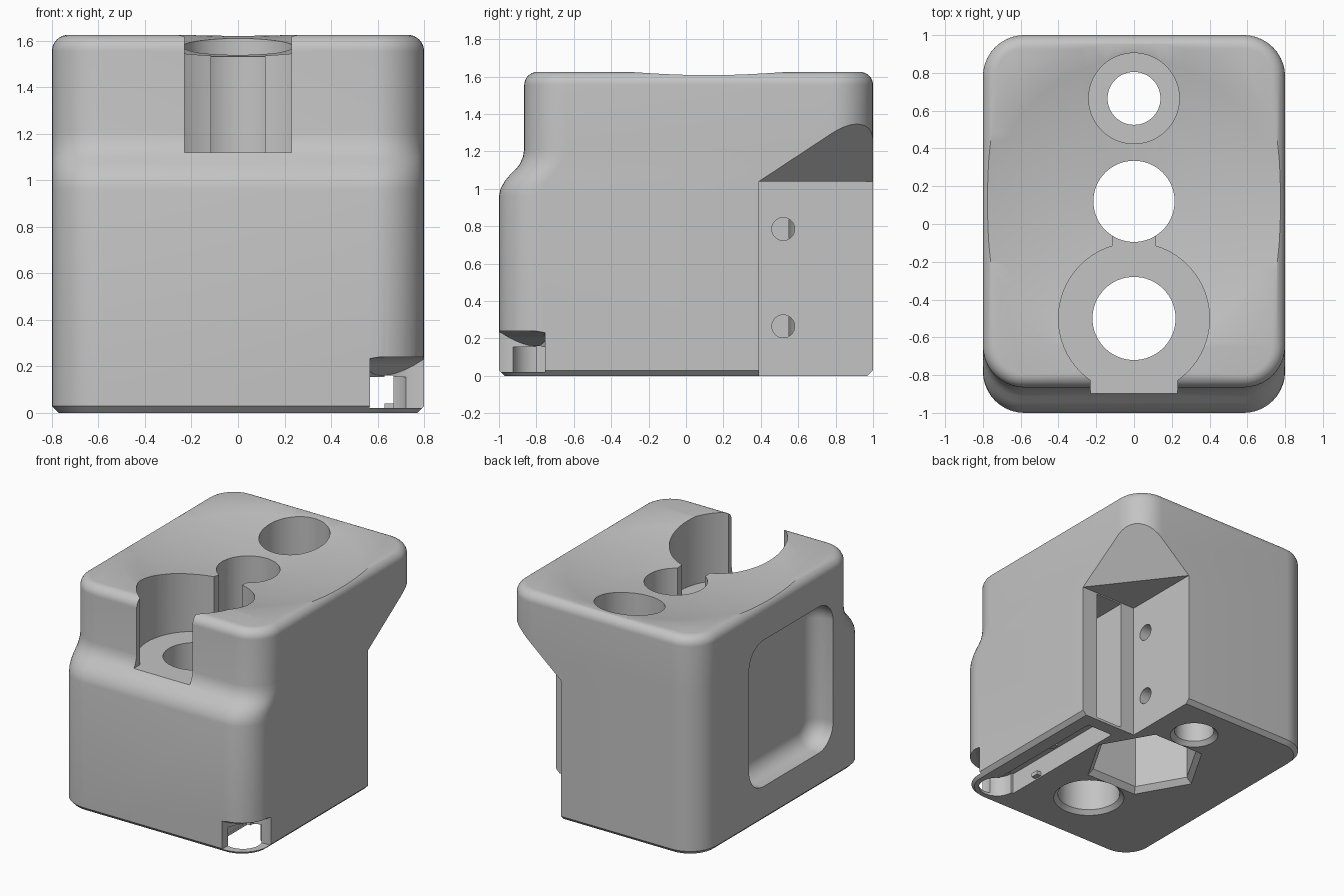
import bpy, bmesh, math
from mathutils import Vector

if "Cube" in bpy.data.objects:
    bpy.data.objects.remove(bpy.data.objects["Cube"])

grey = bpy.data.materials.new("plain_grey")
grey.diffuse_color = (0.55, 0.55, 0.55, 1)
grey.use_nodes = True
grey.node_tree.nodes["Principled BSDF"].inputs["Base Color"].default_value = grey.diffuse_color


def finish(bm, name):
    bmesh.ops.recalc_face_normals(bm, faces=bm.faces)
    me = bpy.data.meshes.new(name)
    bm.to_mesh(me)
    bm.free()
    me.materials.append(grey)
    ob = bpy.data.objects.new(name, me)
    bpy.context.collection.objects.link(ob)
    return ob


def rounded(x0, x1, y0, y1, r, n=10):
    """Outline of a rounded rectangle."""
    pts = []
    for cx, cy, a0 in ((x1 - r, y1 - r, 0), (x0 + r, y1 - r, 90),
                       (x0 + r, y0 + r, 180), (x1 - r, y0 + r, 270)):
        for i in range(n + 1):
            a = math.radians(a0 + 90 * i / n)
            pts.append((cx + r * math.cos(a), cy + r * math.sin(a)))
    return pts


def circle(x, y, r, n=64):
    return [(x + r * math.cos(2 * math.pi * i / n), y + r * math.sin(2 * math.pi * i / n))
            for i in range(n)]


def loft(name, loops):
    """Closed solid through loops of 3D points."""
    bm = bmesh.new()
    rings = [[bm.verts.new(p) for p in lp] for lp in loops]
    n = len(rings[0])
    for a, b in zip(rings, rings[1:]):
        for i in range(n):
            bm.faces.new((a[i], a[(i + 1) % n], b[(i + 1) % n], b[i]))
    bm.faces.new(rings[0])
    bm.faces.new(rings[-1])
    return finish(bm, name)


def at(pts, z):
    return [(x, y, z) for x, y in pts]


def prism(name, pts, z0, z1):
    return loft(name, [at(pts, z0), at(pts, z1)])


def box(name, x0, x1, y0, y1, z0, z1):
    return prism(name, [(x0, y0), (x1, y0), (x1, y1), (x0, y1)], z0, z1)


def hull(name, pts):
    bm = bmesh.new()
    for p in pts:
        bm.verts.new(p)
    res = bmesh.ops.convex_hull(bm, input=bm.verts)
    loose = [v for v in bm.verts if not v.link_faces]
    bmesh.ops.delete(bm, geom=loose, context='VERTS')
    return finish(bm, name)


def lathe(name, x, y, prof, n=64):
    return loft(name, [at(circle(x, y, r, n), z) for r, z in prof])


# Body: stacked outlines with bottom chamfer, stepped front and rounded top
levels = [(0, .03, -1), (.03, 0, -1), (.96, 0, -1), (1.0, 0, -.992), (1.04, 0, -.97),
          (1.07, 0, -.945), (1.10, 0, -.915), (1.13, 0, -.89), (1.17, 0, -.872), (1.21, 0, -.865)]
for i in range(9):
    a = math.radians(90 * i / 8)
    levels.append((1.555 + .07 * math.sin(a), .07 * (1 - math.cos(a)), -.865))
body = loft("holder_body", [at(rounded(-.8 + d, .8 - d, f + d, 1 - d, .22 - d), z)
                            for z, d, f in levels])

cuts = []
# Shallow spherical dish in the top
R, zc = 3.7, 1.525 + 3.7
dish = [(r, zc - math.sqrt(R * R - r * r)) for r in (.02, .2, .4, .6, .75, .9, 1.2)]
cuts.append(lathe("dish", 0, .12, dish + [(1.2, 2.5)], 96))

# Upright bores with their wide upper seats and bottom chamfers
for y, r in ((.665, .14), (-.5, .22)):
    cuts.append(lathe("bore", 0, y, [(r + .045, -.015), (r, .03), (r, 2)]))
cuts.append(lathe("middle_bore", 0, .12, [(.215, .1), (.215, 2)]))
cuts.append(lathe("back_seat", 0, .665, [(.24, 1.12), (.24, 2)]))
cuts.append(lathe("front_seat", 0, -.5, [(.4, 1.12), (.4, 2)]))
cuts.append(box("front_opening", -.23, .23, -1.2, -.5, 1.12, 2))
cuts.append(box("link_opening", -.115, .115, -.4, .1, 1.12, 2))

# Hexagonal pocket underneath
cuts.append(lathe("hex_pocket", 0, .12 - .12 + .12, [(.45, -.02), (.39, .04), (.39, .6)], 6))

# Notch in the back right corner with a sloping roof
cuts.append(box("notch", .33, 1.2, .39, 1.2, -.1, 1.04))
A, C = Vector((.8, .39, 0)), Vector((.33, 1, 0))
along = (C - A).normalized()
out = Vector((along.y, -along.x, 0))
P, Q = A - along * .6, C + along * .6
roof = []
for p in (P, Q):
    roof += [(p.x, p.y, 1.0), (p.x, p.y, 1.04)]
    q = p + out
    roof += [(q.x, q.y, 1.0), (q.x, q.y, 1.04 + 1.08)]
cuts.append(hull("notch_roof", roof))

# Cable channel: upright part, floor slot and corner exit
cuts.append(box("upright_channel", .45, .67, .1, .5, .02, 1.03))
cuts.append(box("floor_channel", .451, .669, -.8, .45, .021, .16))
cuts.append(box("floor_slot", .452, .668, -.8, .29, -.1, .15))
cuts.append(prism("slot_end", circle(.6, -.8, .13, 32), -.1, .155))
exit_pts = []
for x, y in circle(.76, -.95, .2, 32):
    d = (x - .76 - y - .95) / math.sqrt(2)
    exit_pts += [(x, y, .02), (x, y, .24 + min(0, .8 * (d + .1)))]
cuts.append(hull("corner_exit", exit_pts))

# Screw holes in the notch wall
for z in (.265, .785):
    cuts.append(loft("screw_hole", [[(x, a, b) for a, b in circle(.52, z, .061, 32)]
                                    for x in (.08, .5)]))

# Rounded recess in the left side
loops = [(-.95, 0)]
for i in range(9):
    a = math.radians(90 * i / 8)
    loops.append((-.75 + .12 * math.sin(a), .12 * (1 - math.cos(a))))
cuts.append(loft("side_recess", [[(x, a, b) for a, b in
                                  rounded(-.59 + d, .4 - d, .26 + d, 1.35 - d, .17 - d)]
                                 for x, d in loops]))

for c in cuts:
    m = body.modifiers.new("cut", 'BOOLEAN')
    m.operation, m.solver, m.object = 'DIFFERENCE', 'EXACT', c
    bpy.context.view_layer.objects.active = body
    bpy.ops.object.modifier_apply(modifier=m.name)
    bpy.data.objects.remove(c)

# Small retaining tabs in the floor slot
box("slot_tab_right", .63, .675, -.15, -.09, .01, .04)
box("slot_tab_left", .445, .49, -.55, -.49, .01, .04)

bpy.ops.object.select_all(action='DESELECT')
body.select_set(True)
bpy.context.view_layer.objects.active = body
bpy.ops.object.shade_smooth_by_angle(angle=math.radians(30))
